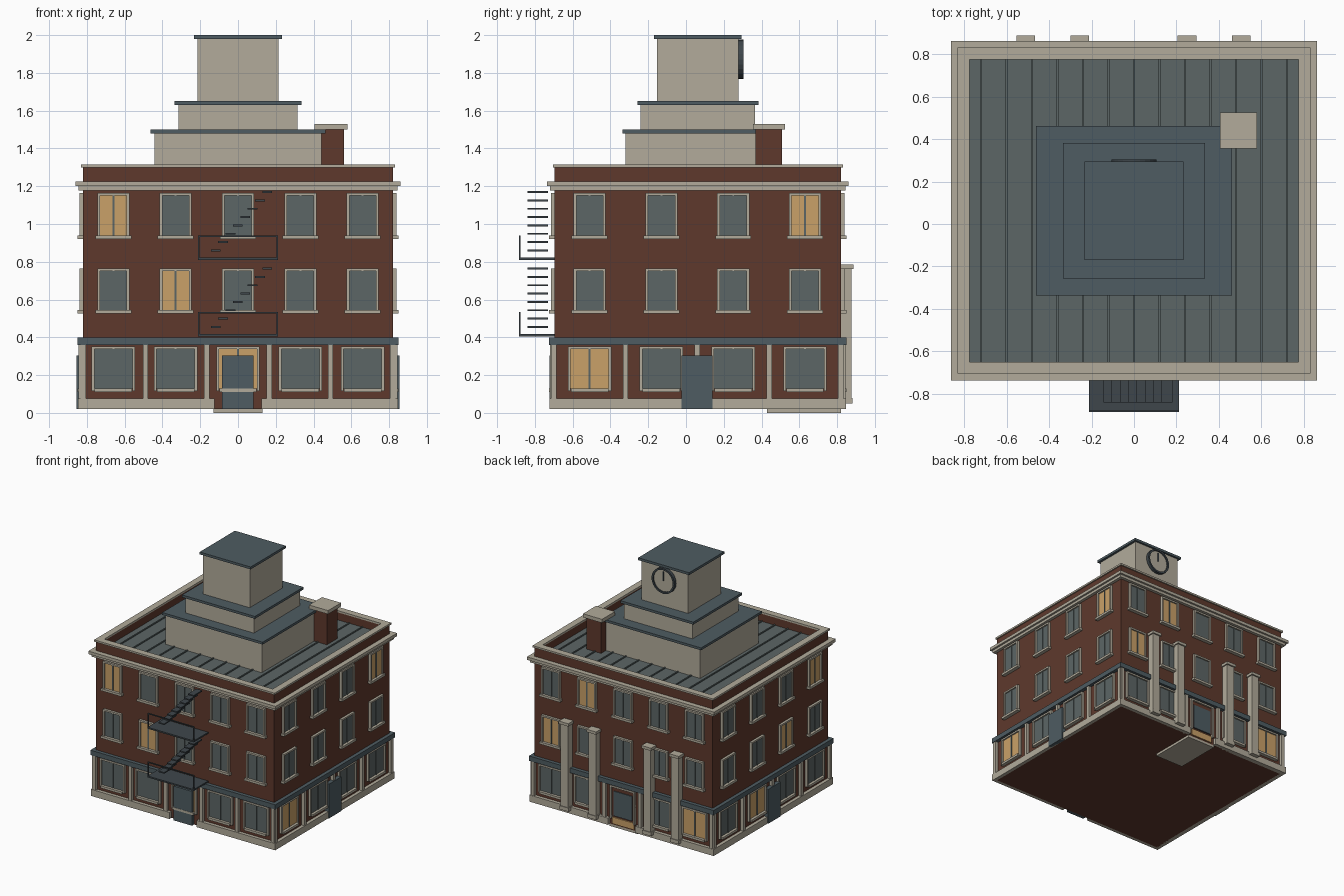
import bpy, bmesh, math
from mathutils import Matrix, Vector

if "Cube" in bpy.data.objects:
    bpy.data.objects.remove(bpy.data.objects["Cube"])


def material(name, r, g, b):
    m = bpy.data.materials.new(name)
    lin = [((c / 255 + 0.055) / 1.055) ** 2.4 for c in (r, g, b)]
    m.diffuse_color = (*lin, 1)
    m.use_nodes = True
    m.node_tree.nodes["Principled BSDF"].inputs["Base Color"].default_value = m.diffuse_color
    return m


BRICK = material("brick", 94, 57, 44)
STONE = material("stone", 178, 171, 155)
SLATE = material("roof_slate", 92, 102, 102)
GLASS = material("dark_glass", 92, 102, 102)
LIT = material("lit_glass", 202, 161, 104)
TRIM = material("blue_grey_trim", 78, 92, 98)
IRON = material("dark_iron", 62, 70, 75)

parts = {}  # name -> (material, list of box bounds)


def box(name, mat, x0, x1, y0, y1, z0, z1):
    b = (min(x0, x1), max(x0, x1), min(y0, y1), max(y0, y1), z0, z1)
    parts.setdefault(name, (mat, []))[1].append(b)


X, YF, YB = 0.82, -0.695, 0.82   # wall planes
YC = (YF + YB) / 2
HY = (YB - YF) / 2


def wall(side, name, mat, u0, u1, d0, d1, z0, z1):
    """Box on a wall: u along the wall, d outward from it."""
    name = side + "_" + name
    if side == "front":
        box(name, mat, u0, u1, YF - d0, YF - d1, z0, z1)
    elif side == "back":
        box(name, mat, u0, u1, YB + d0, YB + d1, z0, z1)
    else:
        s = 1 if side == "right" else -1
        box(name, mat, s * (X + d0), s * (X + d1), u0, u1, z0, z1)


def slab(name, mat, out, z0, z1):
    """Full-footprint layer grown outward from the walls."""
    box(name, mat, -X - out, X + out, YF - out, YB + out, z0, z1)


def ring(name, mat, out, inn, z0, z1):
    """Open rectangular frame following the footprint."""
    a, b, c, d = X + out, X - inn, HY + out, HY - inn
    for s in (-1, 1):
        box(name, mat, s * a, s * b, YC - c, YC + c, z0, z1)
        box(name, mat, -b, b, YC + s * c, YC + s * d, z0, z1)


def window(side, u, hw, z0, z1, lit, sill):
    t = 0.014
    wall(side, "lit_glass" if lit else "dark_glass", LIT if lit else GLASS,
         u - hw + t, u + hw - t, -0.01, 0.008, z0 + t, z1 - t)
    wall(side, "mullions", GLASS, u - 0.005, u + 0.005, 0, 0.013, z0 + t, z1 - t)
    for s in (-1, 1):
        wall(side, "window_frames", STONE, u + s * hw, u + s * (hw - t), -0.01, 0.02, z0, z1)
    wall(side, "window_frames", STONE, u - hw + t, u + hw - t, -0.01, 0.02, z1 - t, z1)
    wall(side, "sills", STONE, u - hw - sill, u + hw + sill, -0.01, 0.03, z0 - 0.005, z0 + t)


# Main body, belt, cornice, parapet and roof
slab("brick_body", BRICK, 0, 0.02, 1.225)
slab("belt_course", TRIM, 0.03, 0.36, 0.40)
slab("cornice_lower", STONE, 0.025, 1.178, 1.20)
slab("cornice_upper", STONE, 0.041, 1.20, 1.225)
ring("parapet", BRICK, 0, 0.04, 1.225, 1.30)
ring("parapet_cap", STONE, 0.01, 0.045, 1.30, 1.315)
box("roof", SLATE, -0.785, 0.785, YF + 0.035, YB - 0.035, 1.22, 1.235)
for i in range(13):
    x = -0.72 + i * 0.12
    box("roof_seams", SLATE, x - 0.005, x + 0.005, YF + 0.04, YB - 0.04, 1.235, 1.243)

# Window bays, pilasters and plinth on each side: (floor, column) pairs are lit
long_u = [-0.66, -0.33, 0, 0.33, 0.66]
short_u = [-0.51, -0.13, 0.25, 0.63]
lit_sets = {"front": {(2, 0), (1, 1), (0, 2)},
            "back": {(2, 3), (1, 4), (0, 0)},
            "right": {(0, 0), (2, 3)},
            "left": {(0, 2), (1, 1), (2, 0)}}
for side, lit in lit_sets.items():
    is_long = side in ("front", "back")
    us = long_u if is_long else short_u
    for i, u in enumerate(us):
        for floor, (z0, z1) in enumerate([(0.115, 0.352), (0.53, 0.765), (0.925, 1.165)]):
            if side == "back" and floor == 0 and i == 2:
                continue
            window(side, u, 0.085 if floor else 0.115, z0, z1, (floor, i) in lit,
                   0.01 if floor else -0.016)
    if is_long:
        pil = [-0.82, -0.49, -0.165, 0.165, 0.49, 0.82]
        for s in (-1, 1):
            wall(side, "plinth", STONE, s * 0.125, s * 0.848, -0.01, 0.028, 0.02, 0.075)
    else:
        pil = [-0.70, -0.32, 0.06, 0.44, 0.82]
        wall(side, "plinth", STONE, YF - 0.028, YB + 0.028, -0.01, 0.028, 0.02, 0.075)
    for p in pil:
        wall(side, "pilasters", STONE, p - 0.014, p + 0.014, -0.01, 0.025, 0.075, 0.36)

# Doors
wall("front", "door", TRIM, -0.085, 0.083, 0, 0.028, 0.02, 0.305)
for side in ("left", "right"):
    wall(side, "door", TRIM, -0.025, 0.14, 0, 0.034, 0.02, 0.305)

# Back entrance with stone surround and wide step
wall("back", "entrance_panel", BRICK, -0.115, 0.115, 0, 0.006, 0.10, 0.34)
wall("back", "entrance_door", TRIM, -0.085, 0.085, 0, 0.012, 0.10, 0.305)
wall("back", "entrance_glow", LIT, -0.10, 0.10, 0, 0.009, 0.03, 0.085)
for s in (-1, 1):
    wall("back", "entrance_frame", STONE, s * 0.115, s * 0.101, 0, 0.02, 0.075, 0.352)
wall("back", "entrance_frame", STONE, -0.101, 0.101, 0, 0.02, 0.338, 0.352)
box("entrance_step", STONE, -0.13, 0.13, 0.43, 0.82, 0, 0.02)

# Back columns
for u in (-0.51, -0.255, 0.25, 0.505):
    wall("back", "columns", STONE, u - 0.034, u + 0.034, -0.01, 0.056, 0.05, 0.765)
    wall("back", "column_caps", STONE, u - 0.044, u + 0.044, -0.01, 0.068, 0.762, 0.785)
    wall("back", "column_bases", STONE, u - 0.04, u + 0.04, -0.01, 0.062, 0.05, 0.08)

# Stepped tower with roof slabs
for n, (h, z0, z1) in enumerate([(0.443, 1.23, 1.48), (0.316, 1.495, 1.63), (0.215, 1.645, 1.98)]):
    hy = h - 0.06 + 0.02 * n if n == 0 else h - 0.012
    hy = (0.383, 0.304, 0.215)[n]
    box("tower_tier_%d" % (n + 1), STONE, -h, h, YC - hy, YC + hy, z0, z1)
    box("tower_slab_%d" % (n + 1), TRIM, -h - 0.019, h + 0.019,
        YC - hy - 0.016, YC + hy + 0.016, z1, z1 + 0.02)

# Chimney
box("chimney", BRICK, 0.425, 0.56, 0.368, 0.508, 1.23, 1.50)
box("chimney_cap", STONE, 0.405, 0.58, 0.355, 0.525, 1.50, 1.53)

# Fire escape: landings, rails and stair treads
for z in (0.405, 0.81):
    box("escape_landings", IRON, -0.213, 0.213, -0.885, -0.695, z, z + 0.012)
    box("escape_rails", IRON, -0.213, 0.213, -0.885, -0.877, z + 0.122, z + 0.13)
    for s in (-1, 1):
        box("escape_rails", IRON, s * 0.213, s * 0.205, -0.885, -0.877, z, z + 0.125)
    for i in range(8):
        x, zt = -0.118 + i * 0.039, z + 0.045 + i * 0.0442
        box("escape_treads", IRON, x - 0.026, x + 0.026, -0.84, -0.73, zt, zt + 0.01)

# Clock hands on the back of the tower
CY, CZ = YC + 0.215, 1.872
box("clock_hands", IRON, -0.005, 0.005, CY, CY + 0.022, CZ, CZ + 0.075)


def finish(name, mat, bm):
    me = bpy.data.meshes.new(name)
    bm.to_mesh(me)
    bm.free()
    me.materials.append(mat)
    bpy.context.collection.objects.link(bpy.data.objects.new(name, me))


# Turn collected boxes into one object per part
for name, (mat, boxes) in parts.items():
    bm = bmesh.new()
    for x0, x1, y0, y1, z0, z1 in boxes:
        m = Matrix.Translation(Vector((x0 + x1, y0 + y1, z0 + z1)) / 2)
        bmesh.ops.create_cube(bm, size=1, matrix=m @ Matrix.Diagonal((x1 - x0, y1 - y0, z1 - z0, 1)))
    finish(name, mat, bm)

# Clock face and rim
for name, mat, r, d in (("clock_face", STONE, 0.094, 0.016), ("clock_rim", IRON, 0.105, 0.026)):
    bm = bmesh.new()
    rot = Matrix.Translation((0, CY + d / 2, CZ)) @ Matrix.Rotation(math.pi / 2, 4, "X")
    if name == "clock_face":
        bmesh.ops.create_cone(bm, cap_ends=True, segments=24, radius1=r, radius2=r, depth=d, matrix=rot)
    else:
        loops = []
        for rr, y in ((r, 0), (r, d), (r - 0.015, d), (r - 0.015, 0)):
            loops.append([bm.verts.new((rr * math.cos(k * math.pi / 12), CY + y,
                                        CZ + rr * math.sin(k * math.pi / 12))) for k in range(24)])
        for a, b in zip(loops, loops[1:] + loops[:1]):
            for k in range(24):
                bm.faces.new((a[k], a[(k + 1) % 24], b[(k + 1) % 24], b[k]))
        bmesh.ops.recalc_face_normals(bm, faces=bm.faces)
    finish(name, mat, bm)
